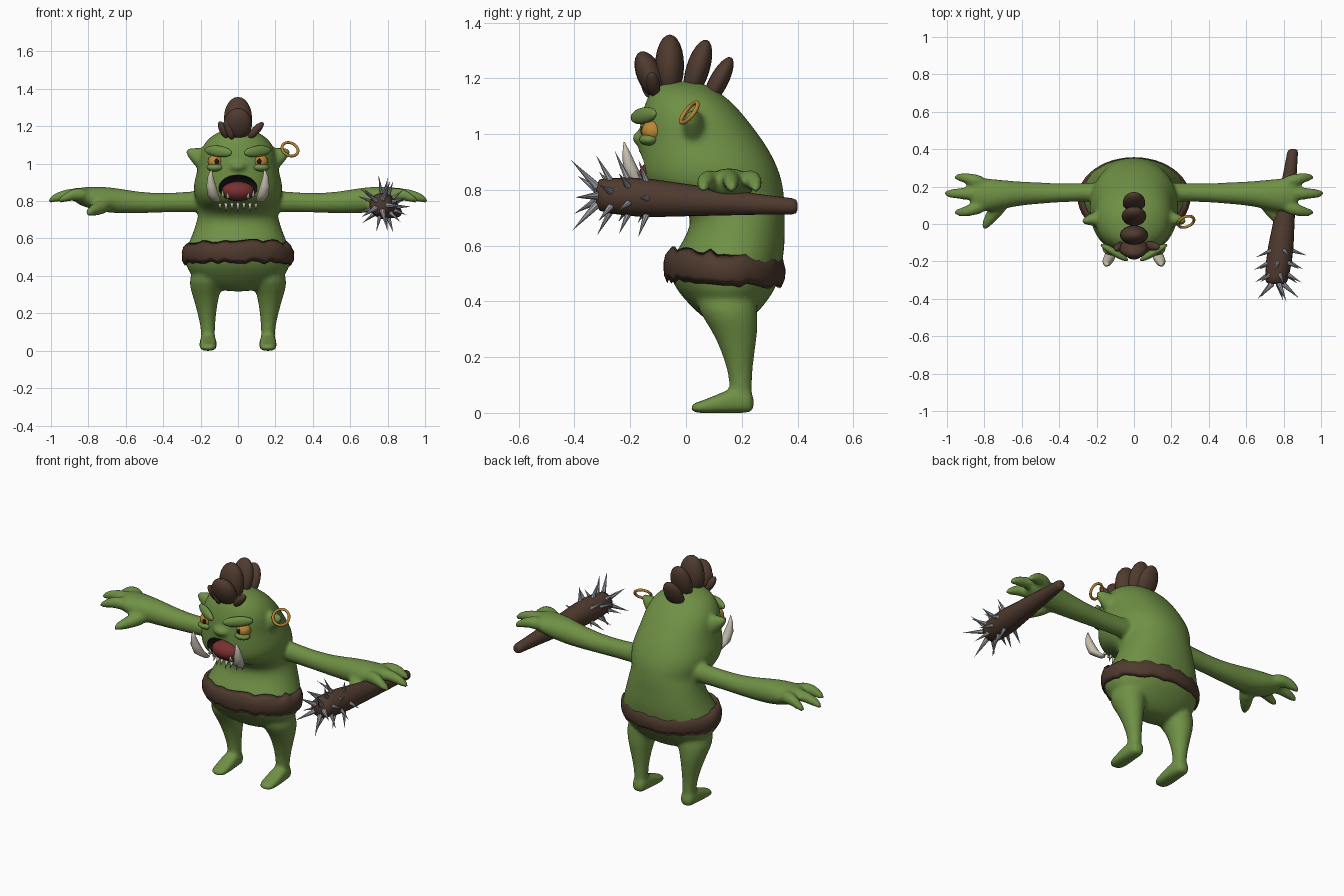
import bpy, bmesh, math, random
from mathutils import Vector, Matrix

random.seed(4)
if "Cube" in bpy.data.objects:
    bpy.data.objects.remove(bpy.data.objects["Cube"])
X, Y, Z = Vector((1, 0, 0)), Vector((0, 1, 0)), Vector((0, 0, 1))


def material(name, rgb, rough=0.7):
    m = bpy.data.materials.new(name)
    m.use_nodes = True
    m.diffuse_color = (*rgb, 1)
    node = m.node_tree.nodes["Principled BSDF"]
    node.inputs["Base Color"].default_value = (*rgb, 1)
    node.inputs["Roughness"].default_value = rough
    return m


SKIN = material("green skin", (0.16, 0.28, 0.06))
BROWN = material("dark brown", (0.08, 0.043, 0.028))
STEEL = material("grey steel", (0.36, 0.37, 0.41))
GOLD = material("gold", (0.5, 0.24, 0.035))
BONE = material("ivory", (0.58, 0.53, 0.43))
RED = material("tongue red", (0.19, 0.03, 0.03))
BLACK = material("black", (0.012, 0.01, 0.01))


def finish(name, bm, *mats):
    bmesh.ops.recalc_face_normals(bm, faces=bm.faces)
    me = bpy.data.meshes.new(name)
    bm.to_mesh(me)
    bm.free()
    for m in mats:
        me.materials.append(m)
    me.shade_smooth()
    ob = bpy.data.objects.new(name, me)
    bpy.context.scene.collection.objects.link(ob)
    return ob


def loft(bm, sections, u, v, n=20, power=1.0):
    """Closed tube through (centre, radius along u, radius along v)."""
    def sq(t):
        return math.copysign(abs(t) ** power, t)
    rings = []
    for c, ru, rv in sections:
        angles = [2 * math.pi * i / n for i in range(n)]
        rings.append([bm.verts.new(Vector(c) + u * ru * sq(math.cos(a)) + v * rv * sq(math.sin(a)))
                      for a in angles])
    for a, b in zip(rings, rings[1:]):
        for i in range(n):
            bm.faces.new((a[i], a[(i + 1) % n], b[(i + 1) % n], b[i]))
    bm.faces.new(rings[0])
    bm.faces.new(rings[-1])


def blob(bm, c, radii, axis=Z, seg=20):
    """Ellipsoid whose third radius runs along axis."""
    rot = Vector(axis).to_track_quat('Z', 'Y').to_matrix().to_4x4() if axis != Z else Matrix()
    bmesh.ops.create_uvsphere(bm, u_segments=seg, v_segments=seg // 2 + 2, radius=1,
                              matrix=Matrix.Translation(c) @ rot @ Matrix.Diagonal((*radii, 1)))


def spike(bm, base, tip, r, seg=8):
    base, d = Vector(base), Vector(tip) - Vector(base)
    rot = d.to_track_quat('Z', 'Y').to_matrix().to_4x4()
    bmesh.ops.create_cone(bm, cap_ends=True, segments=seg, radius1=r, radius2=0, depth=d.length,
                          matrix=Matrix.Translation(base + d / 2) @ rot)


def bake(ob):
    """Replace the mesh with its modified result."""
    dg = bpy.context.evaluated_depsgraph_get()
    me = bpy.data.meshes.new_from_object(ob.evaluated_get(dg))
    ob.modifiers.clear()
    ob.data = me
    return me


# Skin: torso and head, as (z, front y, back y, half width)
bm = bmesh.new()
torso = [(.315, .1, .2, .08), (.35, .05, .25, .19), (.41, -.01, .3, .262), (.47, -.055, .335, .285),
         (.53, -.06, .345, .285), (.59, -.03, .355, .258), (.65, .01, .355, .235), (.71, .02, .355, .216),
         (.755, -.03, .355, .21), (.785, -.12, .352, .217), (.83, -.165, .347, .237),
         (.89, -.17, .327, .24), (.95, -.17, .295, .222), (1.0, -.168, .26, .212),
         (1.05, -.165, .222, .207), (1.1, -.15, .18, .188), (1.145, -.135, .13, .15), (1.18, -.1, .07, .085),
         (1.19, -.06, .03, .03)]
loft(bm, [((0, (f + b) / 2, z), w, (b - f) / 2) for z, f, b, w in torso], X, Y, 28, .92)

for s in (-1, 1):
    # Legs and feet
    leg = [(.44, .15, .14, .1, .12), (.36, .17, .15, .095, .105), (.3, .173, .175, .072, .085),
           (.22, .168, .187, .054, .06), (.14, .162, .195, .04, .043), (.08, .16, .197, .037, .04),
           (.03, .16, .195, .038, .042)]
    loft(bm, [((s * x, y, z), rx, ry) for z, x, y, rx, ry in leg], X, Y)
    foot = [(.245, .035, .03, .032), (.22, .042, .041, .043), (.17, .046, .045, .047),
            (.11, .032, .048, .033), (.05, .02, .046, .021), (.015, .017, .034, .015)]
    loft(bm, [((s * .16, y, z), rx, rz) for y, z, rx, rz in foot], X, Z, 20, .75)
    # Arms and palms
    arm = [(.1, .17, .8, .06, .065), (.25, .17, .797, .049, .054), (.4, .166, .79, .05, .052),
           (.53, .165, .792, .06, .057), (.63, .162, .8, .066, .068), (.73, .155, .81, .084, .07),
           (.82, .155, .822, .094, .055), (.88, .158, .83, .08, .038)]
    loft(bm, [((s * x, y, z), ry, rz) for x, y, z, ry, rz in arm], Y, Z)
    # Fingers and thumb
    for y0, y1, tip in ((.22, .25, .965), (.16, .163, 1.02), (.095, .062, .965)):
        path = [(.79, y0, .83, .04), (.87, (y0 + y1) / 2, .84, .036),
                (tip - .05, y1, .825, .028), (tip, y1, .798, .015)]
        loft(bm, [((s * x, y, z), r, r) for x, y, z, r in path], Y, Z, 12)
    thumb = [(.69, .14, .79, .05), (.74, .07, .765, .042), (.78, .02, .75, .032), (.81, -.03, .735, .016)]
    loft(bm, [((s * x, y, z), r, r) for x, y, z, r in thumb], (X * s + Y).normalized(), Z, 12)
    # Ears
    ear = [(.14, .03, 1.01, .05, .07), (.2, .03, 1.02, .045, .068), (.245, .022, 1.045, .03, .042),
           (.28, .015, 1.066, .012, .014)]
    loft(bm, [((s * x, y, z), ry, rz) for x, y, z, ry, rz in ear], Y, Z, 14)
blob(bm, (0, -.165, .985), (.045, .028, .026))  # nose
body = finish("body", bm, SKIN)
body.modifiers.new("round", 'SUBSURF').levels = 1
fuse = body.modifiers.new("fuse", 'REMESH')
fuse.mode, fuse.voxel_size = 'VOXEL', .011
soft = body.modifiers.new("soften", 'SMOOTH')
soft.factor, soft.iterations = .5, 5
me = bake(body)

# Open mouth cut out of the head
me.materials.clear()
for m in (SKIN, BLACK):
    me.materials.append(m)
bm = bmesh.new()
blob(bm, (0, -.16, .867), (.105, .09, .072), seg=28)
for f in bm.faces:
    f.material_index = 1
cutter = finish("mouth_cutter", bm, SKIN, BLACK)
cutter.hide_render = True
cut = body.modifiers.new("mouth", 'BOOLEAN')
cut.operation, cut.solver, cut.object = 'DIFFERENCE', 'EXACT', cutter
bake(body).shade_smooth()
bpy.data.objects.remove(cutter)

bm = bmesh.new()
blob(bm, (0, -.11, .853), (.088, .06, .052))
finish("tongue", bm, RED)

# Teeth: tusks, lower teeth, chin fringe
bm = bmesh.new()
for s in (-1, 1):
    tusk = [(.115, -.14, .795, .022), (.132, -.18, .83, .03), (.143, -.2, .88, .026),
            (.147, -.213, .93, .015), (.142, -.222, .972, .002)]
    loft(bm, [((s * x, y, z), r, r) for x, y, z, r in tusk], X, Y, 12)
finish("tusks", bm, BONE)
bm = bmesh.new()
for i in range(-3, 4):
    x = i * .032
    spike(bm, (x, -.105 + x * x * 3, .79), (x, -.125 + x * x * 3, .738 + .012 * (i % 2)), .011)
    if abs(i) > 1:
        spike(bm, (x * .85, -.145, .81 + x * x * 1.5), (x * .85, -.155, .85 + x * x * 1.5), .011)
finish("small_teeth", bm, BONE)

# Eyes, pupils, lids and brows
eyes, pupils, lids = bmesh.new(), bmesh.new(), bmesh.new()
for s in (-1, 1):
    blob(eyes, (s * .12, -.118, 1.01), (.042, .042, .04))
    blob(pupils, (s * .114, -.157, 1.012), (.012, .006, .015), seg=12)
    blob(lids, (s * .122, -.132, .98), (.046, .036, .022))
    blob(lids, (s * .105, -.152, 1.066), (.02, .03, .085), Vector((s * .84, .5, .1)))
finish("eyes", eyes, GOLD)
finish("pupils", pupils, BLACK)
finish("lids_and_brows", lids, SKIN)

# Hair crest: (base, tip, side width, thickness)
bm = bmesh.new()
tufts = [((0, -.095, 1.13), (0, -.165, 1.295), .075, .046), ((0, -.06, 1.13), (0, -.058, 1.357), .075, .052),
         ((0, .01, 1.13), (0, .075, 1.338), .066, .042), ((0, .07, 1.1), (0, .162, 1.275), .06, .034),
         ((-.055, -.11, 1.135), (-.1, -.135, 1.225), .024, .022),
         ((.055, -.11, 1.135), (.135, -.125, 1.22), .024, .022),
         ((-.03, -.13, 1.13), (-.065, -.145, 1.245), .026, .024)]
for a, b, w, t in tufts:
    a, b = Vector(a), Vector(b)
    blob(bm, (a + b) / 2, (w, t, (b - a).length / 2), b - a)
finish("hair_crest", bm, BROWN)

# Fur belt with ragged edges
bm = bmesh.new()
n, loops = 48, []
for i in range(n):
    a = 2 * math.pi * i / n
    lo, hi = random.uniform(-.01, .008), random.uniform(-.008, .012)
    tilt = -.012 * math.sin(a)
    profile = [(.88, .5), (.95, .462 + lo), (1, .488 + lo), (1.01, .525), (.98, .552 + hi), (.89, .575 + hi)]
    loops.append([bm.verts.new((.298 * k * math.cos(a), .138 + .217 * k * math.sin(a), z + tilt))
                  for k, z in profile])
for i in range(n):
    a, b = loops[i], loops[(i + 1) % n]
    for j in range(len(a)):
        k = (j + 1) % len(a)
        bm.faces.new((a[j], b[j], b[k], a[k]))
finish("fur_belt", bm, BROWN)

# Earring
bpy.ops.mesh.primitive_torus_add(location=(.278, .012, 1.077), major_radius=.045, minor_radius=.0075,
                                 major_segments=28, minor_segments=10)
ring = bpy.context.object
ring.name = "earring"
ring.rotation_euler = Vector((.3, -.75, .6)).to_track_quat('Z', 'Y').to_euler()
ring.data.materials.append(GOLD)
ring.data.shade_smooth()

# Club, tapering from head to grip
bm = bmesh.new()


def club_at(y):
    t = (y + .32) / .72
    return Vector((.76 + .09 * t, y, .782 - .042 * t))


club = [(-.322, .035), (-.31, .056), (-.28, .063), (-.2, .069), (-.12, .068), (0, .058),
        (.15, .046), (.3, .034), (.38, .029), (.395, .024), (.4, .012)]
loft(bm, [(club_at(y), r, r) for y, r in club], X, Z, 20)
finish("club", bm, BROWN)

# Steel spikes around the club head
bm = bmesh.new()
for row, (y, count, lean) in enumerate(((-.12, 5, .35), (-.18, 6, .45), (-.24, 6, .55), (-.29, 5, .9))):
    for i in range(count):
        a = 2 * math.pi * (i + .5 * (row % 2) + .15 * row) / count
        d = Vector((math.cos(a), -lean, math.sin(a))).normalized()
        c = club_at(y)
        spike(bm, c + d * .045, c + d * random.uniform(.145, .185), .015)
steel = finish("club_spikes", bm, STEEL)
for p in steel.data.polygons:
    p.use_smooth = False
